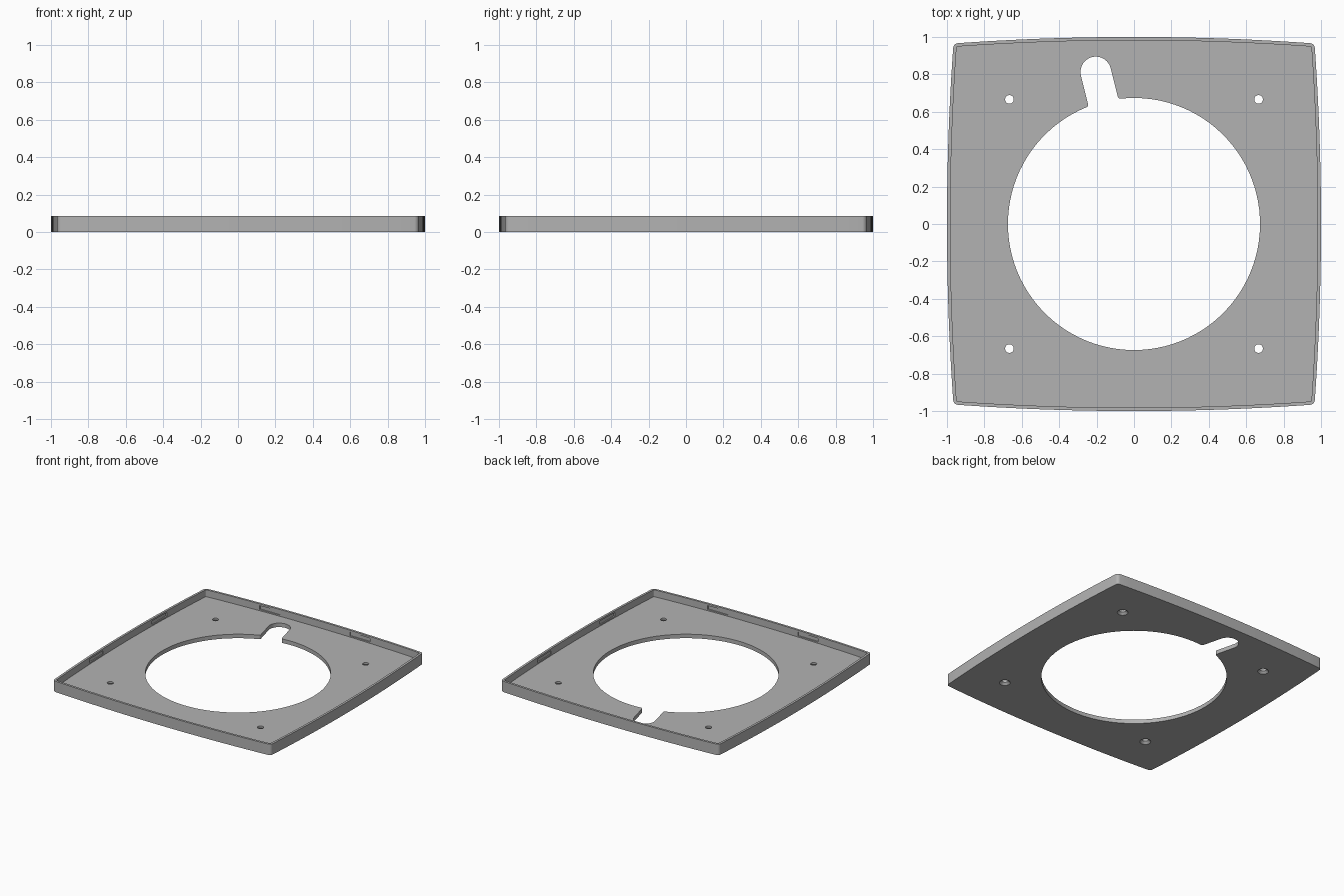
import bpy, bmesh, math
from mathutils import Matrix, Vector

if "Cube" in bpy.data.objects:
    bpy.data.objects.remove(bpy.data.objects["Cube"])

HEIGHT, FLOOR, WALL = 0.087, 0.032, 0.018
SIDE_R, CORNER_R = 13.4, 0.026      # bowed side radius, corner radius
HOLE_R = 0.674


def arc(cx, cy, r, a0, a1, n):
    """Points along an arc, both ends included."""
    return [(cx + r * math.cos(a0 + (a1 - a0) * i / n),
             cy + r * math.sin(a0 + (a1 - a0) * i / n)) for i in range(n + 1)]


def bowed_square(inset):
    """Square with bowed sides and small rounded corners."""
    b = SIDE_R - 1
    c = (b * b - (SIDE_R - CORNER_R) ** 2) / 2
    k = (-b + math.sqrt(b * b - 4 * c)) / 2          # corner centre (k, k)
    lean = math.atan2(k, k + b)
    pts = []
    for q in range(4):
        side = arc(0, -b, SIDE_R - inset, math.pi / 2 - lean, math.pi / 2 + lean, 20)
        corner = arc(-k, k, CORNER_R - inset, math.pi / 2 + lean, math.pi - lean, 6)
        rot = Matrix.Rotation(q * math.pi / 2, 2)
        pts += [rot @ Vector(p) for p in side + corner[1:-1]]
    return pts


def keyhole():
    """Large round opening with a round-ended radial notch and filleted mouth."""
    w, f, reach = 0.082, 0.014, 0.838
    cu = math.sqrt((HOLE_R + f) ** 2 - (w + f) ** 2)
    a = math.atan2(cu, w + f)
    mouth = arc(w + f, cu, f, a + math.pi, math.pi, 6)
    mouth = [(x, y) for x, y in mouth]
    pts = mouth + arc(0, reach, w, 0, math.pi, 24)
    pts += [(-x, y) for x, y in reversed(mouth)]
    pts += arc(0, 0, HOLE_R, math.pi - a, 2 * math.pi + a, 96)[1:-1]
    rot = Matrix.Rotation(math.radians(14.1), 2)
    return [rot @ Vector(p) for p in pts]


def prism(name, pts, z0, z1):
    bm = bmesh.new()
    lo = [bm.verts.new((p[0], p[1], z0)) for p in pts]
    hi = [bm.verts.new((p[0], p[1], z1)) for p in pts]
    bm.faces.new(lo)
    bm.faces.new(hi)
    n = len(pts)
    for i in range(n):
        j = (i + 1) % n
        bm.faces.new((lo[i], lo[j], hi[j], hi[i]))
    bmesh.ops.recalc_face_normals(bm, faces=bm.faces)
    return finish(name, bm)


def cone(name, x, y, z0, z1, r0, r1):
    bm = bmesh.new()
    bmesh.ops.create_cone(bm, cap_ends=True, segments=24, radius1=r0, radius2=r1,
                          depth=z1 - z0,
                          matrix=Matrix.Translation((x, y, (z0 + z1) / 2)))
    return finish(name, bm)


def finish(name, bm):
    me = bpy.data.meshes.new(name)
    bm.to_mesh(me)
    bm.free()
    ob = bpy.data.objects.new(name, me)
    bpy.context.collection.objects.link(ob)
    return ob


grey = bpy.data.materials.new("mid grey")
grey.diffuse_color = (0.45, 0.45, 0.45, 1)
grey.use_nodes = True
grey.node_tree.nodes["Principled BSDF"].inputs["Base Color"].default_value = grey.diffuse_color

# Tray body
tray = prism("tray", bowed_square(0), 0, HEIGHT)
tray.data.materials.append(grey)

# Hollow interior and keyhole opening
cutters = [prism("interior_cutter", bowed_square(WALL), FLOOR, HEIGHT + 0.1),
           prism("opening_cutter", keyhole(), -0.1, FLOOR + 0.02)]

# Four screw holes, countersunk underneath
for sx in (-1, 1):
    for sy in (-1, 1):
        x, y = sx * 0.666, sy * 0.666
        cutters.append(cone("screw_cutter", x, y, -0.1, FLOOR + 0.02, 0.023, 0.023))
        cutters.append(cone("countersink_cutter", x, y, -0.001, 0.018, 0.041, 0.022))

# Two shallow snap slots inside each wall
for q in range(4):
    rot = Matrix.Rotation(q * math.pi / 2, 2)
    for s in (-1, 1):
        x = s * 0.4
        box = [(x - 0.09, 0.94), (x + 0.09, 0.94), (x + 0.09, 0.984), (x - 0.09, 0.984)]
        cutters.append(prism("slot_cutter", [rot @ Vector(p) for p in box], 0.042, 0.072))

for c in cutters:
    m = tray.modifiers.new(c.name, 'BOOLEAN')
    m.operation, m.solver, m.object = 'DIFFERENCE', 'EXACT', c

# Bake the cuts and drop the cutters
dg = bpy.context.evaluated_depsgraph_get()
baked = bpy.data.meshes.new_from_object(tray.evaluated_get(dg))
tray.modifiers.clear()
tray.data = baked
for c in cutters:
    bpy.data.objects.remove(c)

bpy.context.view_layer.objects.active = tray
tray.select_set(True)
bpy.ops.object.shade_smooth_by_angle(angle=math.radians(30))
